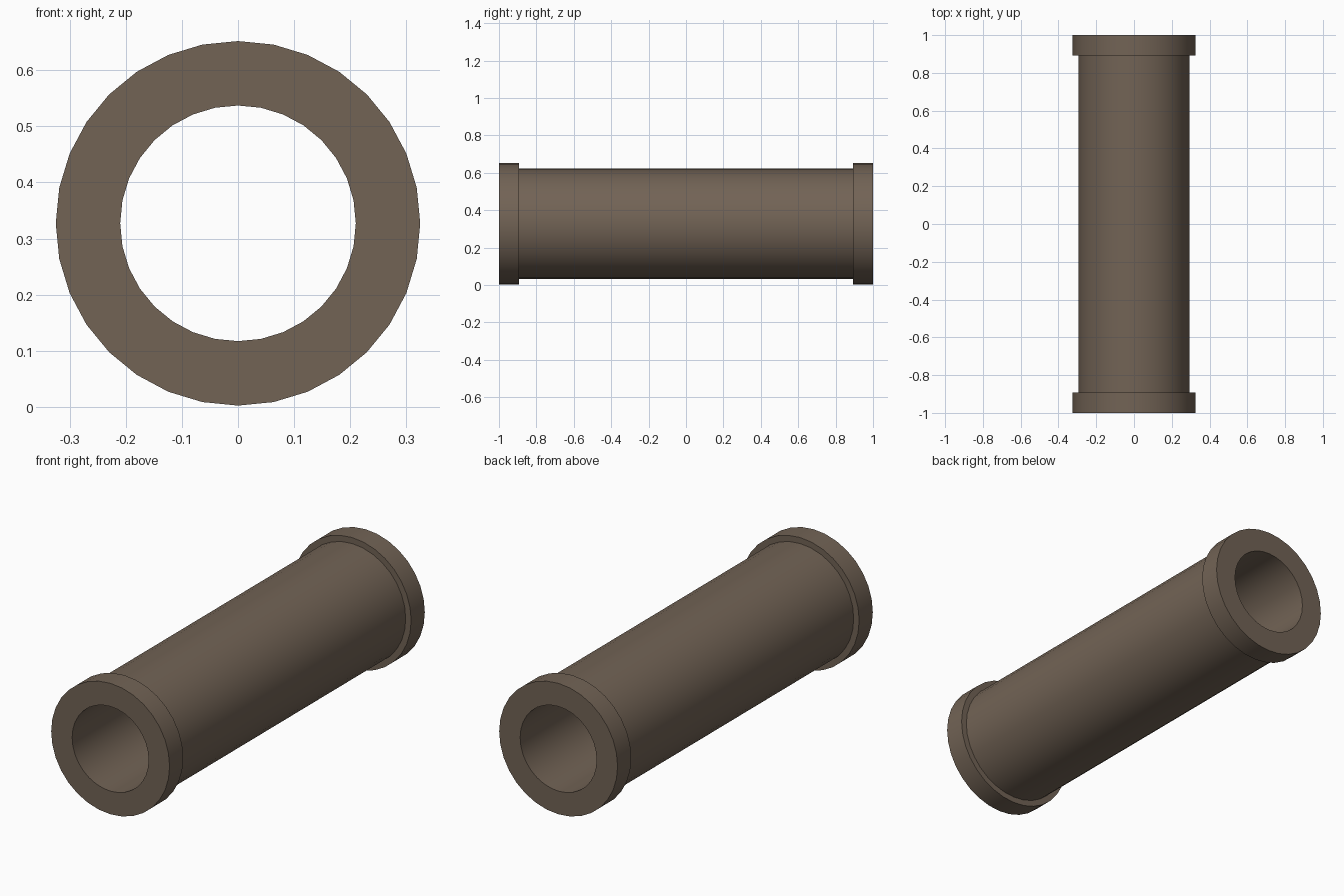
import bpy, bmesh, math

if "Cube" in bpy.data.objects:
    bpy.data.objects.remove(bpy.data.objects["Cube"])

SIDES = 32
AXIS_Z = 0.3272
OUTER, BODY, BORE = 0.3248, 0.295, 0.21
END, COLLAR = 1.0, 0.893

mat = bpy.data.materials.new("dull_brown")
mat.diffuse_color = (0.168, 0.125, 0.091, 1)
mat.use_nodes = True
mat.node_tree.nodes["Principled BSDF"].inputs["Base Color"].default_value = mat.diffuse_color

# closed cross-section (radius, y): bore, end faces, collars, main tube
profile = [(BORE, -END), (OUTER, -END), (OUTER, -COLLAR), (BODY, -COLLAR),
           (BODY, COLLAR), (OUTER, COLLAR), (OUTER, END), (BORE, END)]

# pipe: revolve the section around the y axis
bm = bmesh.new()
rings = []
for i in range(SIDES):
    a = 2 * math.pi * i / SIDES
    rings.append([bm.verts.new((r * math.cos(a), y, AXIS_Z + r * math.sin(a)))
                  for r, y in profile])
n = len(profile)
for i in range(SIDES):
    p, q = rings[i], rings[(i + 1) % SIDES]
    for j in range(n):
        k = (j + 1) % n
        bm.faces.new((p[j], p[k], q[k], q[j]))
bmesh.ops.recalc_face_normals(bm, faces=bm.faces)
mesh = bpy.data.meshes.new("pipe")
bm.to_mesh(mesh)
bm.free()
mesh.materials.append(mat)
pipe = bpy.data.objects.new("pipe", mesh)
bpy.context.collection.objects.link(pipe)

# smooth round walls, sharp rims
bpy.context.view_layer.objects.active = pipe
pipe.select_set(True)
bpy.ops.object.shade_smooth_by_angle(angle=math.radians(30))
